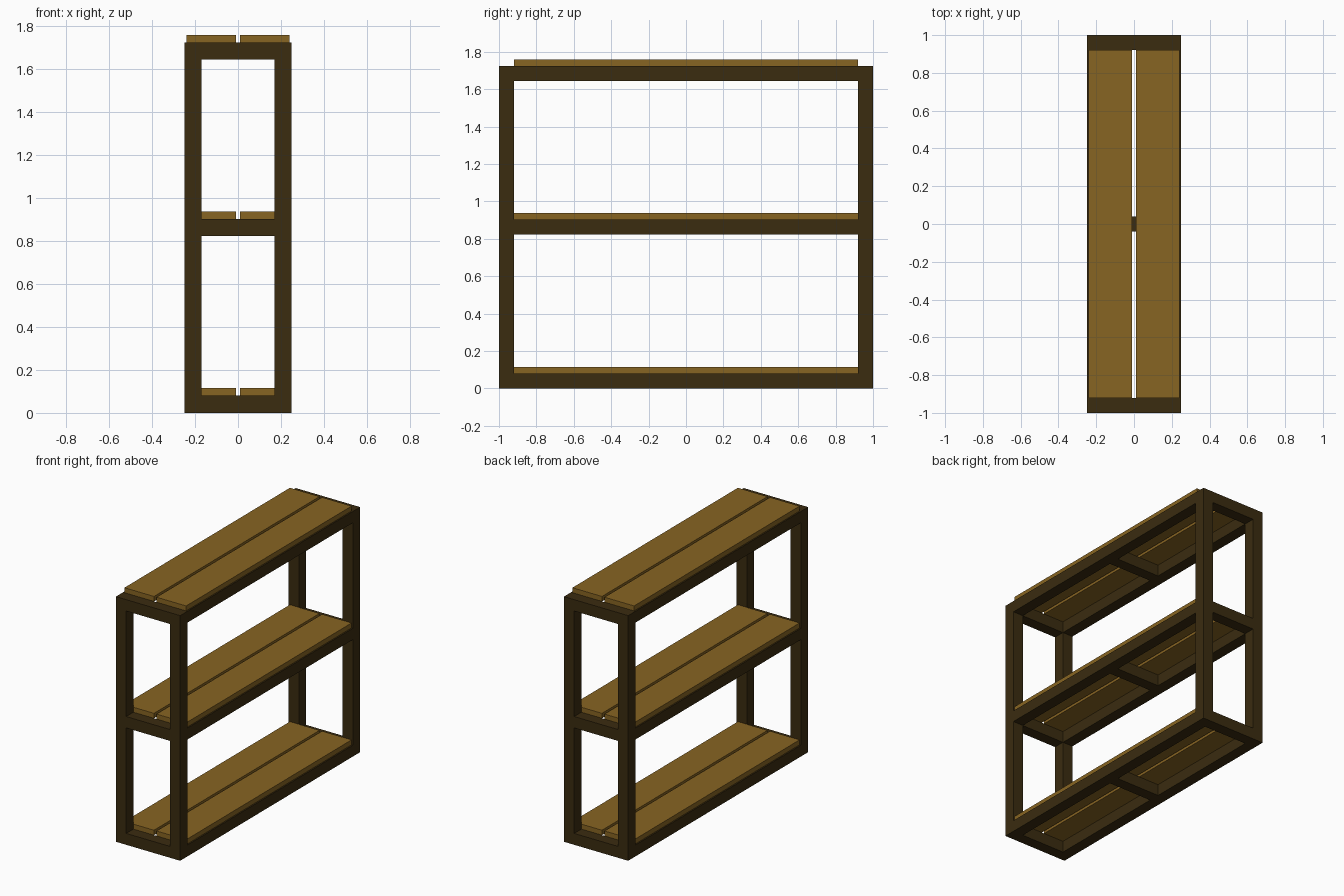
import bpy
from mathutils import Vector

if "Cube" in bpy.data.objects:
    bpy.data.objects.remove(bpy.data.objects["Cube"], do_unlink=True)


def make_material(name, colour):
    mat = bpy.data.materials.new(name)
    mat.use_nodes = True
    mat.diffuse_color = colour
    mat.node_tree.nodes["Principled BSDF"].inputs["Base Color"].default_value = colour
    return mat


dark_wood = make_material("dark_wood", (0.043, 0.025, 0.005, 1))
light_wood = make_material("light_wood", (0.245, 0.128, 0.016, 1))


def box(name, low, high, mat):
    low, high = Vector(low), Vector(high)
    bpy.ops.mesh.primitive_cube_add(size=1, location=(low + high) / 2)
    obj = bpy.context.object
    obj.name = name
    obj.scale = high - low
    bpy.ops.object.transform_apply(location=False, rotation=False, scale=True)
    obj.data.materials.append(mat)


W, L, H = 0.25, 1.0, 1.725      # half width, half length, frame height
T, PLANK = 0.08, 0.035          # beam and plank thickness
IX, IY = W - T, L - T           # inner faces of the posts

# Corner posts
for sx, side in ((1, "left"), (-1, "right")):
    for sy, end in ((-1, "front"), (1, "back")):
        x, y = sorted((sx * IX, sx * W)), sorted((sy * IY, sy * L))
        box(f"{end}_{side}_post", (x[0], y[0], 0), (x[1], y[1], H), dark_wood)

# Three shelves, each with rails, a middle brace and two planks
for level, z in (("bottom", 0), ("middle", (H - T) / 2), ("top", H - T)):
    top = z + T
    for side, s in (("left", 1), ("right", -1)):
        x = sorted((s * IX, s * W))
        box(f"{level}_{side}_rail", (x[0], -IY, z), (x[1], IY, top), dark_wood)
        x = sorted((s * 0.01, s * 0.24))
        box(f"{level}_{side}_plank", (x[0], -IY, top), (x[1], IY, top + PLANK), light_wood)
    for part, y in (("front_rail", -L), ("brace", -T / 2), ("back_rail", IY)):
        box(f"{level}_{part}", (-IX, y, z), (IX, y + T, top), dark_wood)
